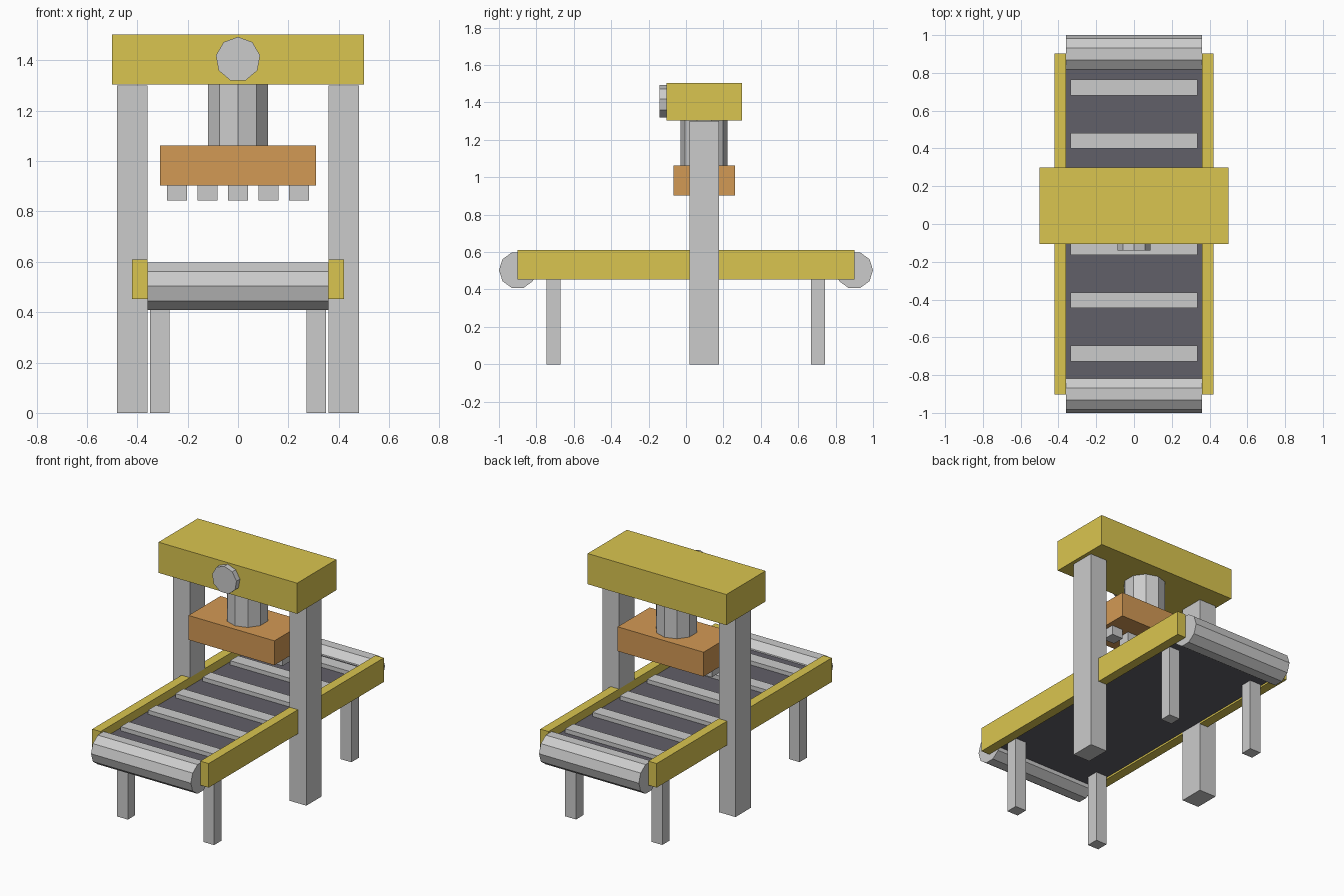
import bpy
from math import radians

if "Cube" in bpy.data.objects:
    bpy.data.objects.remove(bpy.data.objects["Cube"])

CY = 0.097  # centre line of the press in y


def material(name, rgb):
    m = bpy.data.materials.new(name)
    m.diffuse_color = (*rgb, 1)
    m.use_nodes = True
    m.node_tree.nodes["Principled BSDF"].inputs["Base Color"].default_value = m.diffuse_color
    return m


yellow = material("yellow_paint", (0.70, 0.56, 0.08))
orange = material("orange_paint", (0.65, 0.32, 0.09))
rubber = material("dark_rubber", (0.12, 0.115, 0.14))


def finish(name, mat):
    ob = bpy.context.object
    ob.name = name
    if mat:
        ob.data.materials.append(mat)
    return ob


def box(name, x, y, z, mat=None):
    """Box from (min, max) ranges."""
    bpy.ops.mesh.primitive_cube_add(
        size=1, location=[(a + b) / 2 for a, b in (x, y, z)])
    ob = finish(name, mat)
    ob.scale = [b - a for a, b in (x, y, z)]
    bpy.ops.object.transform_apply(location=False, rotation=False, scale=True)
    return ob


def cylinder(name, sides, r, depth, loc, rot=(0, 0, 0), mat=None):
    bpy.ops.mesh.primitive_cylinder_add(
        vertices=sides, radius=r, depth=depth, location=loc, rotation=rot)
    return finish(name, mat)


# Conveyor belt and raised slats
box("belt", (-0.36, 0.36), (-0.88, 0.88), (0.465, 0.555), rubber)
for i in range(6):
    y = 0.722 - 0.2815 * i
    box(f"belt_slat_{i + 1}", (-0.337, 0.337), (y - 0.042, y + 0.042), (0.55, 0.582))

# End rollers
for end, s in (("front", -1), ("back", 1)):
    cylinder(f"{end}_roller", 10, 0.1, 0.72, (0, s * 0.9, 0.503), (0, radians(90), 0))

# Side rails, conveyor legs and press posts
for side, s in (("left", -1), ("right", 1)):
    def span(a, b):
        return tuple(sorted((s * a, s * b)))

    box(f"{side}_rail", span(0.36, 0.42), (-0.902, 0.902), (0.453, 0.61), yellow)
    box(f"{side}_post", span(0.36, 0.48), (CY - 0.079, CY + 0.079), (0, 1.3))
    for end, c in (("front", -0.708), ("back", 0.706)):
        box(f"{end}_{side}_leg", span(0.272, 0.35), (c - 0.038, c + 0.038), (0, 0.47))

# Press: top beam, ram, press head and gauge
box("top_beam", (-0.5, 0.5), (CY - 0.202, CY + 0.202), (1.303, 1.503), yellow)
cylinder("ram", 10, 0.126, 0.27, (0, CY, 1.185))
box("press_head", (-0.31, 0.31), (CY - 0.165, CY + 0.165), (0.903, 1.062), orange)
cylinder("gauge", 9, 0.089, 0.06, (0, -0.111, 1.404), (radians(90), 0, 0))

# Press teeth
for i in range(5):
    x = -0.242 + 0.121 * i
    box(f"press_tooth_{i + 1}", (x - 0.04, x + 0.04), (CY - 0.04, CY + 0.04), (0.843, 0.91))
